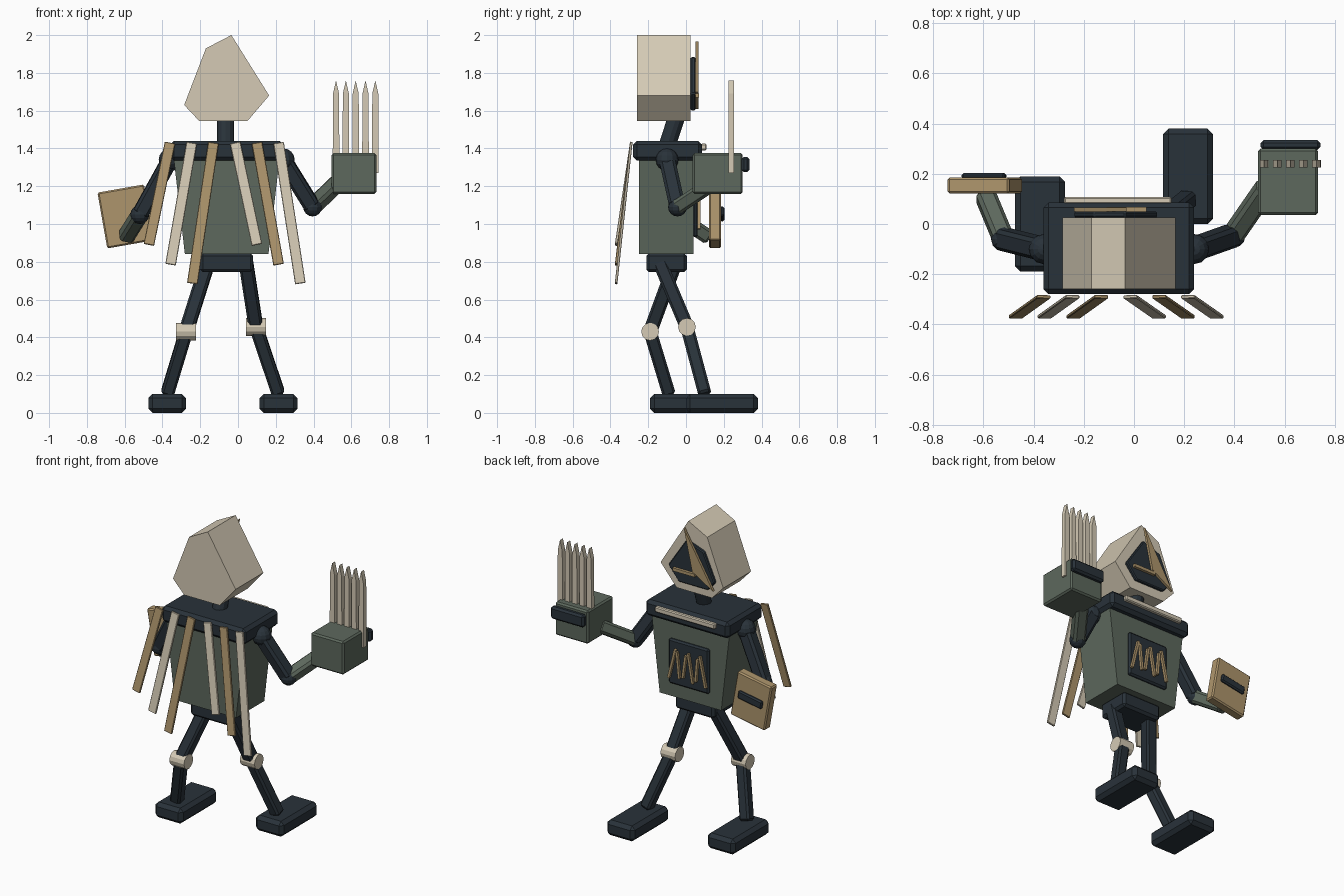
import bpy, bmesh
from math import radians
from mathutils import Vector, Matrix

if "Cube" in bpy.data.objects:
    bpy.data.objects.remove(bpy.data.objects["Cube"])


def material(name, rgb):
    m = bpy.data.materials.new(name)
    m.diffuse_color = (*rgb, 1)
    m.use_nodes = True
    m.node_tree.nodes["Principled BSDF"].inputs["Base Color"].default_value = m.diffuse_color
    return m


DARK = material("dark", (0.022, 0.032, 0.042))
GREEN = material("green", (0.11, 0.14, 0.11))
CREAM = material("cream", (0.66, 0.59, 0.46))
TAN = material("tan", (0.42, 0.30, 0.15))


def finish(name, bm, mat, bevel=0):
    if bevel:
        bmesh.ops.bevel(bm, geom=bm.edges[:], offset=bevel, segments=1, affect='EDGES')
    bmesh.ops.recalc_face_normals(bm, faces=bm.faces[:])
    me = bpy.data.meshes.new(name)
    bm.to_mesh(me)
    bm.free()
    me.materials.append(mat)
    ob = bpy.data.objects.new(name, me)
    bpy.context.collection.objects.link(ob)
    return ob


def box(name, lo, hi, mat, bevel=0, tilt=0, taper=1):
    """Box between two corners; taper scales the bottom in x, tilt turns it about y."""
    lo, hi = Vector(lo), Vector(hi)
    bm = bmesh.new()
    bmesh.ops.create_cube(bm, size=1)
    for v in bm.verts:
        if v.co.z < 0:
            v.co.x *= taper
        v.co = v.co * (hi - lo)
    ob = finish(name, bm, mat, bevel)
    ob.location = (lo + hi) / 2
    ob.rotation_euler.y = radians(tilt)
    return ob


def beam(name, a, b, w, d, mat, bevel=0):
    """Bar from a to b, w wide along x and d deep."""
    a, b = Vector(a), Vector(b)
    z = (b - a).normalized()
    y = z.cross(Vector((1, 0, 0))).normalized()
    x = y.cross(z)
    bm = bmesh.new()
    bmesh.ops.create_cube(bm, size=1)
    for v in bm.verts:
        v.co = v.co * Vector((w, d, (b - a).length))
    ob = finish(name, bm, mat, bevel)
    ob.matrix_world = Matrix.Translation((a + b) / 2) @ Matrix((x, y, z)).transposed().to_4x4()
    return ob


def prism(name, pts, y0, y1, mat, bevel=0):
    """Front-view outline extruded along y."""
    bm = bmesh.new()
    face = bm.faces.new([bm.verts.new((x, y0, z)) for x, z in pts])
    ext = bmesh.ops.extrude_face_region(bm, geom=[face])["geom"]
    for v in ext:
        if isinstance(v, bmesh.types.BMVert):
            v.co.y = y1
    return finish(name, bm, mat, bevel)


def ball(name, p, r):
    bm = bmesh.new()
    bmesh.ops.create_uvsphere(bm, u_segments=12, v_segments=8, radius=r)
    finish(name, bm, DARK).location = p


def cylinder(name, p, r, length, mat, rot=(0, 0, 0), sides=12):
    bm = bmesh.new()
    bmesh.ops.create_cone(bm, cap_ends=True, segments=sides, radius1=r, radius2=r, depth=length)
    ob = finish(name, bm, mat)
    ob.location, ob.rotation_euler = p, rot


# Head and face
prism("head", [(-.285, 1.63), (-.17, 1.93), (-.035, 2), (.165, 1.68), (.05, 1.545), (-.205, 1.545)],
      -.26, .025, CREAM)
prism("face_plate", [(-.24, 1.66), (-.16, 1.84), (-.035, 1.885), (.095, 1.69), (.02, 1.6), (-.19, 1.6)],
      .025, .05, DARK, .006)
prism("face_shard", [(-.03, 1.965), (-.24, 1.61), (-.09, 1.7)], .05, .065, TAN)
box("face_bar", (-.11, .05, 1.67), (.05, .068, 1.69), TAN)
cylinder("neck", (-.065, -.075, 1.49), .045, .2, DARK, (radians(-18), 0, 0))

# Torso
box("shoulder_slab", (-.36, -.28, 1.335), (.24, .085, 1.44), DARK, .02)
box("torso", (-.34, -.25, .84), (.22, .04, 1.345), GREEN, taper=.79)
box("pelvis", (-.2, -.21, .745), (.08, .005, .845), DARK, .015)
box("collar_bar", (-.28, .08, 1.39), (.15, .108, 1.425), CREAM, .006)
box("chest_panel", (-.205, .035, .93), (.085, .062, 1.22), DARK, .01)
for i, (tilt, h) in enumerate([(-14, .2), (6, .17), (-8, .15), (10, .19), (-5, .15), (12, .2)]):
    x = .05 - i * .044
    box(f"chest_stick_{i}", (x - .008, .06, 1.07 - h / 2), (x + .008, .078, 1.07 + h / 2), TAN, tilt=tilt)

# Hanging strips on the -y side
for i in range(6):
    x = -.36 + i * .115
    dx = -.112 if i < 3 else .115
    beam(f"cape_strip_{i}", (x, -.29, 1.43), (x + dx, -.37, (.89, .785, .685)[i % 3]),
         .056, .014, CREAM if i % 2 else TAN, .003)

# Arms
ARMS = {"left": [(-.36, -.1, 1.34), (-.52, -.06, 1.05), (-.595, .12, .93)],
        "right": [(.24, -.1, 1.34), (.395, -.045, 1.09), (.53, .15, 1.22)]}
for side, (shoulder, elbow, wrist) in ARMS.items():
    ball(side + "_shoulder", shoulder, .06)
    ball(side + "_elbow", elbow, .05)
    beam(side + "_upper_arm", shoulder, elbow, .085, .085, DARK, .015)
    beam(side + "_forearm", elbow, wrist, .08, .08, GREEN, .015)

# Raised hand with pointed fingers
box("hand_block", (.495, .035, 1.16), (.733, .3, 1.375), GREEN, .01)
box("hand_plate", (.505, .295, 1.275), (.743, .335, 1.355), DARK, .012)
for i in range(5):
    x = .519 + i * .052
    prism(f"finger_{i}", [(x - .018, 1.27), (x + .018, 1.27), (x + .016, 1.69), (x, 1.76), (x - .016, 1.69)],
          .225, .255, CREAM)

# Held board
box("held_board", (-.72, .122, .89), (-.47, .185, 1.19), TAN, .008, tilt=-10)
box("board_plate", (-.685, .18, 1.027), (-.51, .203, 1.08), DARK, .008, tilt=-10)

# Legs
LEGS = {"left": [(-.155, -.05, .81), (-.275, -.19, .43), (-.375, -.09, .1)],
        "right": [(.04, -.145, .81), (.095, .005, .455), (.215, .1, .1)]}
for side, (hip, knee, ankle) in LEGS.items():
    beam(side + "_thigh", hip, knee, .075, .075, DARK, .012)
    beam(side + "_shin", knee, ankle, .07, .07, DARK, .012)
    cylinder(side + "_knee", knee, .047, .105, CREAM, (0, radians(90), 0))
    x, y = ankle[0], ankle[1] + .09
    box(side + "_foot", (x - .1, y - .19, 0), (x + .1, y + .19, .1), DARK, .022)
